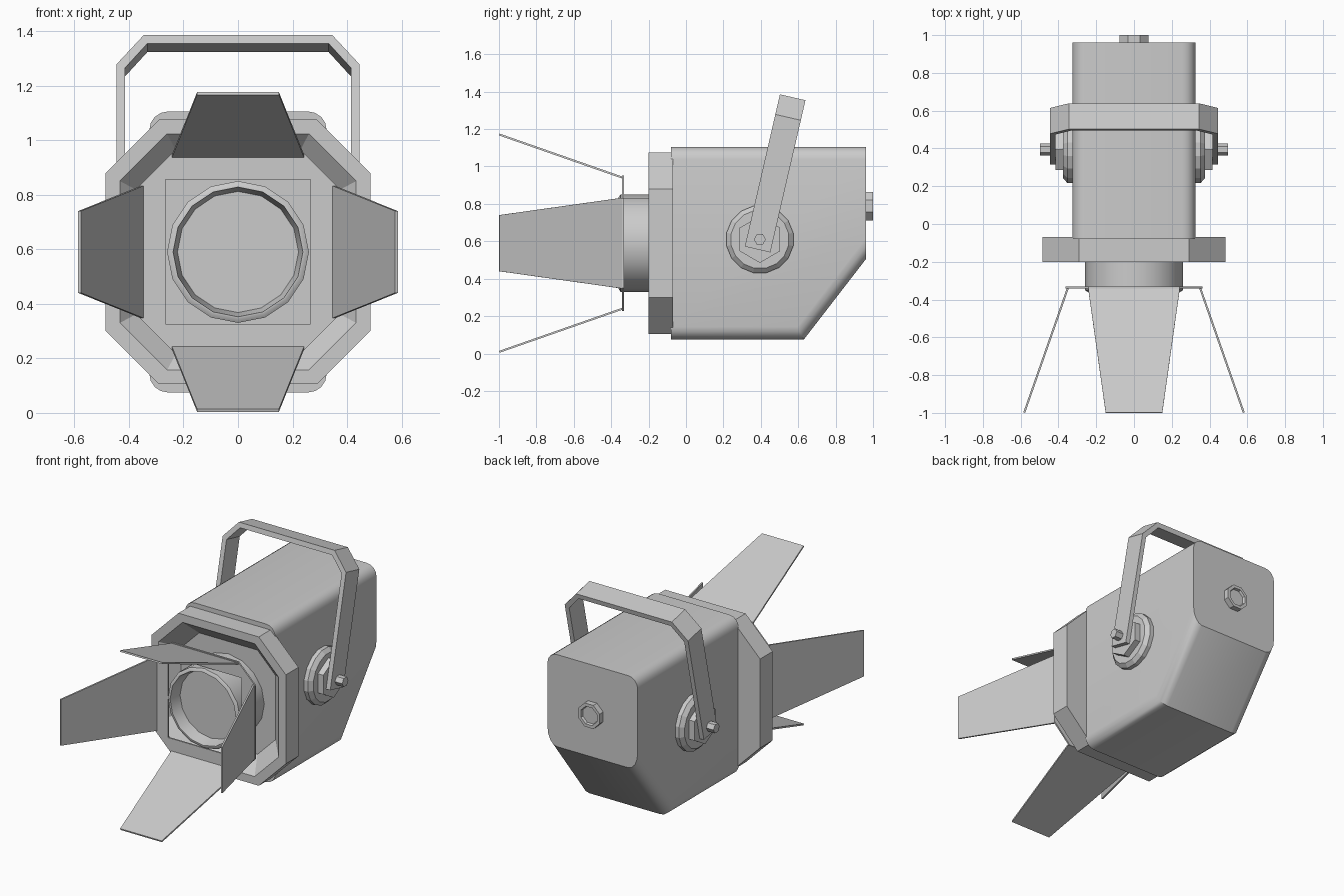
import bpy, bmesh
from math import sin, cos, pi, radians
from mathutils import Vector, Matrix

if "Cube" in bpy.data.objects:
    bpy.data.objects.remove(bpy.data.objects["Cube"])

CZ = 0.59  # height of the optical axis


def finish(name, bm, smooth=False):
    bmesh.ops.remove_doubles(bm, verts=bm.verts, dist=1e-5)
    bmesh.ops.recalc_face_normals(bm, faces=bm.faces)
    me = bpy.data.meshes.new(name)
    bm.to_mesh(me)
    bm.free()
    ob = bpy.data.objects.new(name, me)
    bpy.context.collection.objects.link(ob)
    if smooth:
        me.shade_smooth()
        me.set_sharp_from_angle(angle=radians(35))
    return ob


def loft(name, loops, ring=False, smooth=False, mat=None):
    """Skin through point loops; cap the ends, or join last to first."""
    bm = bmesh.new()
    vs = [[bm.verts.new(p) for p in lp] for lp in loops]
    n = len(loops[0])
    pairs = list(zip(vs, vs[1:])) + ([(vs[-1], vs[0])] if ring else [])
    for a, b in pairs:
        for i in range(n):
            j = (i + 1) % n
            bm.faces.new((a[i], a[j], b[j], b[i]))
    if not ring:
        bm.faces.new(vs[0])
        bm.faces.new(vs[-1])
    if mat:
        bm.transform(mat)
    return finish(name, bm, smooth)


def octa(a, h, y):
    """Square of half-size a with cut corners (flat half-length h)."""
    return [(x, y, CZ + z) for x, z in ((h, a), (a, h), (a, -h), (h, -a),
                                        (-h, -a), (-a, -h), (-a, h), (-h, a))]


def ngon_y(r, y, n, z=CZ, turn=0.0):
    return [(r * cos(2 * pi * (i + turn) / n), y, z + r * sin(2 * pi * (i + turn) / n)) for i in range(n)]


def ngon_x(r, x, n, turn=0.0):
    return [(x, 0.395 + r * sin(2 * pi * (i + turn) / n), 0.61 + r * cos(2 * pi * (i + turn) / n)) for i in range(n)]


# housing: side profile with rounded long edges
prof = [(-0.08, 1.105), (0.962, 1.105), (0.962, 0.505), (0.63, 0.075), (-0.08, 0.075)]
bm = bmesh.new()
L, R = ([bm.verts.new((x, y, z)) for y, z in prof] for x in (-0.325, 0.325))
bm.faces.new(L)
bm.faces.new(R)
for i in range(5):
    j = (i + 1) % 5
    bm.faces.new((L[i], L[j], R[j], R[i]))
bmesh.ops.recalc_face_normals(bm, faces=bm.faces)
edges = [bm.edges.get((s[i], s[i + 1])) for s in (L, R) for i in (0, 2, 3)]
bmesh.ops.bevel(bm, geom=edges, offset=0.068, segments=4, profile=0.5, affect='EDGES')
finish("housing", bm, True)

# front collar with tapered recess
loft("front_collar", [octa(0.485, 0.29, -0.07), octa(0.485, 0.29, -0.2),
                      octa(0.433, 0.26, -0.2), octa(0.34, 0.21, -0.1)])

# lens barrel and recessed lens
loft("lens_barrel", [ngon_y(0.26, -0.095, 16), ngon_y(0.26, -0.35, 16), ngon_y(0.245, -0.36, 16),
                     ngon_y(0.238, -0.36, 16), ngon_y(0.222, -0.28, 16)], smooth=True)

# shutter mounting plate with square opening
loft("shutter_plate", [octa(0.363, 0.24, -0.332), octa(0.363, 0.24, -0.342),
                       octa(0.265, 0.265, -0.342), octa(0.265, 0.265, -0.332)], ring=True)

# four flared shutter leaves
for k, side in enumerate(("top", "left", "bottom", "right")):
    rot = Matrix.Translation((0, 0, CZ)) @ Matrix.Rotation(-k * pi / 2, 4, 'Y')
    root = [(-0.243, -0.34, 0.345), (0.243, -0.34, 0.345), (0.243, -0.337, 0.355), (-0.243, -0.337, 0.355)]
    tip = [(-0.15, -1.0, 0.576), (0.15, -1.0, 0.576), (0.15, -0.997, 0.586), (-0.15, -0.997, 0.586)]
    loft("shutter_leaf_" + side, [root, tip], mat=rot)

# tilted carrying yoke: flat strip swept along a cut-corner arch
outer = [(-0.445, -0.055), (-0.445, 0.67), (-0.345, 0.78), (0.345, 0.78), (0.445, 0.67), (0.445, -0.055)]
inner = [(-0.415, -0.055), (-0.415, 0.655), (-0.332, 0.748), (0.332, 0.748), (0.415, 0.655), (0.415, -0.055)]
loops = [[(a[0], -0.07, a[1]), (a[0], 0.07, a[1]), (b[0], 0.07, b[1]), (b[0], -0.07, b[1])]
         for a, b in zip(outer, inner)]
tilt = Matrix.Translation((0, 0.395, 0.61)) @ Matrix.Rotation(radians(-13), 4, 'X')
loft("yoke", loops, mat=tilt)

# pivot discs, hex spacers and bolts on both sides
for s, side in ((1, "right"), (-1, "left")):
    loft("pivot_disc_" + side, [ngon_x(r, s * x, 16, 0.5) for r, x in
                                ((0.182, 0.32), (0.182, 0.352), (0.157, 0.375))])
    loft("pivot_spacer_" + side, [ngon_x(0.125, s * x, 6) for x in (0.37, 0.415)])
    loft("pivot_shaft_" + side, [ngon_x(0.022, s * x, 6, 0.5) for x in (0.41, 0.47)])
    loft("pivot_bolt_" + side, [ngon_x(0.032, s * x, 6, 0.5) for x in (0.445, 0.497)])

# rear knob with shallow dish
loft("rear_knob", [ngon_y(r, y, 8, 0.788, 0.5) for r, y in
                   ((0.083, 0.955), (0.083, 1.0), (0.062, 1.0), (0.057, 0.985))])
